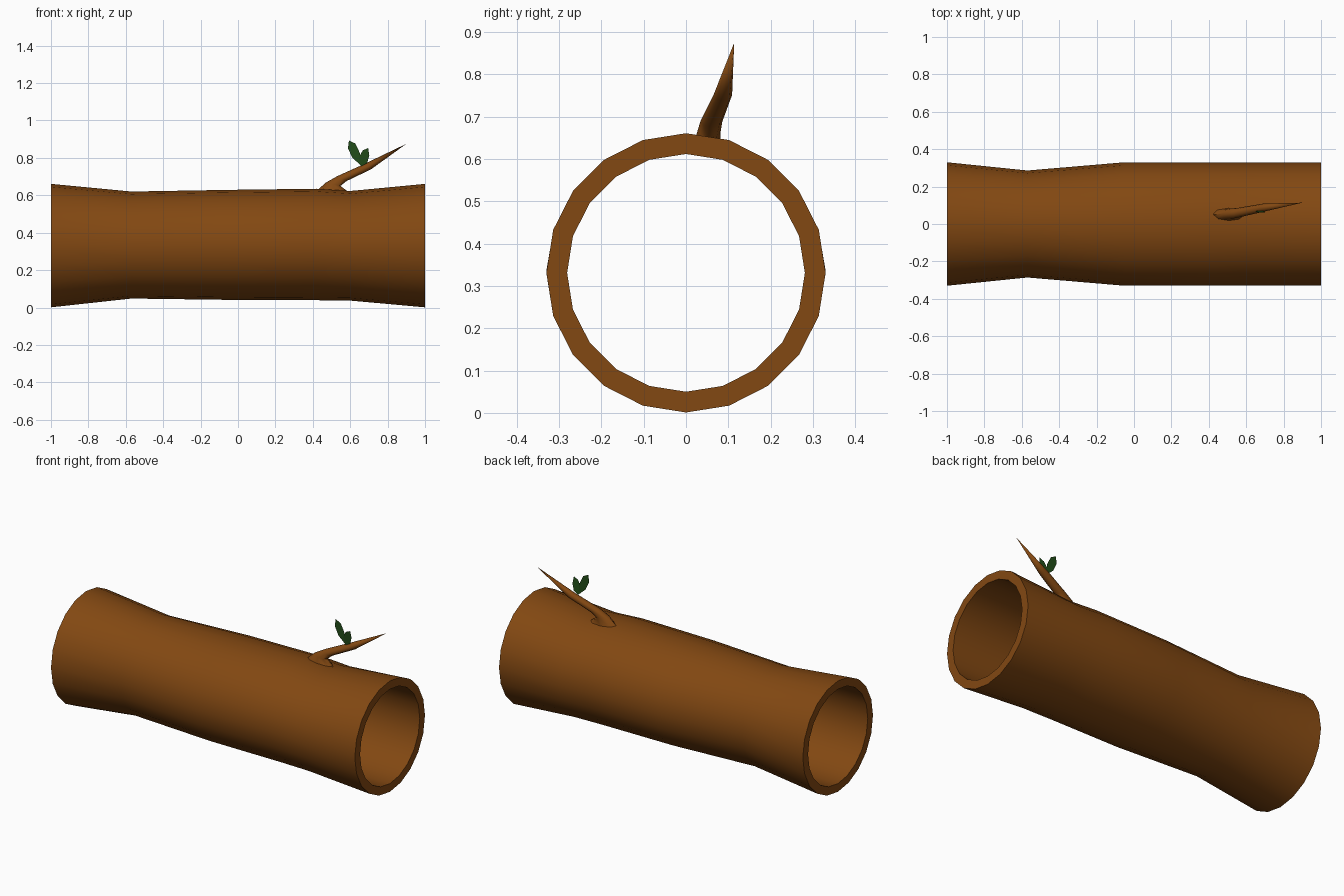
import bpy, bmesh, math
from mathutils import Vector

if "Cube" in bpy.data.objects:
    bpy.data.objects.remove(bpy.data.objects["Cube"])


def material(name, rgb):
    m = bpy.data.materials.new(name)
    m.diffuse_color = (*rgb, 1)
    m.use_nodes = True
    m.node_tree.nodes["Principled BSDF"].inputs["Base Color"].default_value = m.diffuse_color
    return m


BARK = material("bark brown", (0.225, 0.065, 0.006))
LEAF = material("leaf green", (0.016, 0.075, 0.010))


def finish(name, bm, mat, smooth=None):
    me = bpy.data.meshes.new(name)
    bm.to_mesh(me)
    bm.free()
    me.materials.append(mat)
    ob = bpy.data.objects.new(name, me)
    bpy.context.collection.objects.link(ob)
    if smooth:
        bpy.ops.object.select_all(action='DESELECT')
        ob.select_set(True)
        bpy.context.view_layer.objects.active = ob
        bpy.ops.object.shade_smooth_by_angle(angle=math.radians(smooth))
    return ob


def ring(bm, centre, a, b, n):
    """Elliptical loop spanned by the half axes a and b."""
    c, a, b = Vector(centre), Vector(a), Vector(b)
    return [bm.verts.new(c + a * math.cos(t) + b * math.sin(t))
            for t in (2 * math.pi * i / n for i in range(n))]


def bridge(bm, r1, r2):
    n = len(r1)
    for i in range(n):
        j = (i + 1) % n
        bm.faces.new((r1[i], r1[j], r2[j], r2[i]))


# Hollow log: waisted outside, straight bore inside (x, centre z, radius y, radius z)
sections = [(-1, .331, .33, .33), (-.57, .334, .286, .286), (-.05, .335, .33, .294),
            (.42, .337, .33, .298), (.6, .330, .33, .293), (1, .331, .33, .33),
            (1, .331, .281, .281), (-1, .331, .281, .281)]
bm = bmesh.new()
loops = [ring(bm, (x, 0, cz), (0, ry, 0), (0, 0, rz), 20) for x, cz, ry, rz in sections]
for k in range(len(loops)):
    bridge(bm, loops[k], loops[(k + 1) % len(loops)])
bmesh.ops.recalc_face_normals(bm, faces=bm.faces)
finish("hollow_log", bm, BARK, 40)

# Branch: flared foot, bent neck, pointed tip (upper xz, lower xz, centre y, half width)
cuts = [((.41, .615), (.60, .61), .05, .035), ((.47, .668), (.548, .650), .053, .028),
        ((.53, .702), (.58, .676), .060, .026), ((.67, .765), (.71, .738), .087, .022)]
bm = bmesh.new()
loops = []
for (ux, uz), (lx, lz), y, w in cuts:
    loops.append(ring(bm, ((ux + lx) / 2, y, (uz + lz) / 2),
                      ((ux - lx) / 2, 0, (uz - lz) / 2), (0, w, 0), 8))
for r1, r2 in zip(loops, loops[1:]):
    bridge(bm, r1, r2)
tip = bm.verts.new((.90, .114, .875))
for i in range(8):
    bm.faces.new((loops[-1][i], loops[-1][(i + 1) % 8], tip))
bmesh.ops.recalc_face_normals(bm, faces=bm.faces)
finish("branch", bm, BARK, 60)

# Two flat leaves: xz outlines, the right one leaning slightly forward
outlines = {
    "left_leaf": (0, [(.66, .757), (.612, .80), (.588, .85), (.593, .893), (.627, .877), (.652, .825)]),
    "right_leaf": (-.11, [(.66, .757), (.69, .772), (.702, .812), (.696, .853), (.667, .84), (.645, .80)]),
}
for name, (lean, pts) in outlines.items():
    bm = bmesh.new()
    bm.faces.new([bm.verts.new((x, .071 + lean * (z - .757), z)) for x, z in pts])
    finish(name, bm, LEAF)
